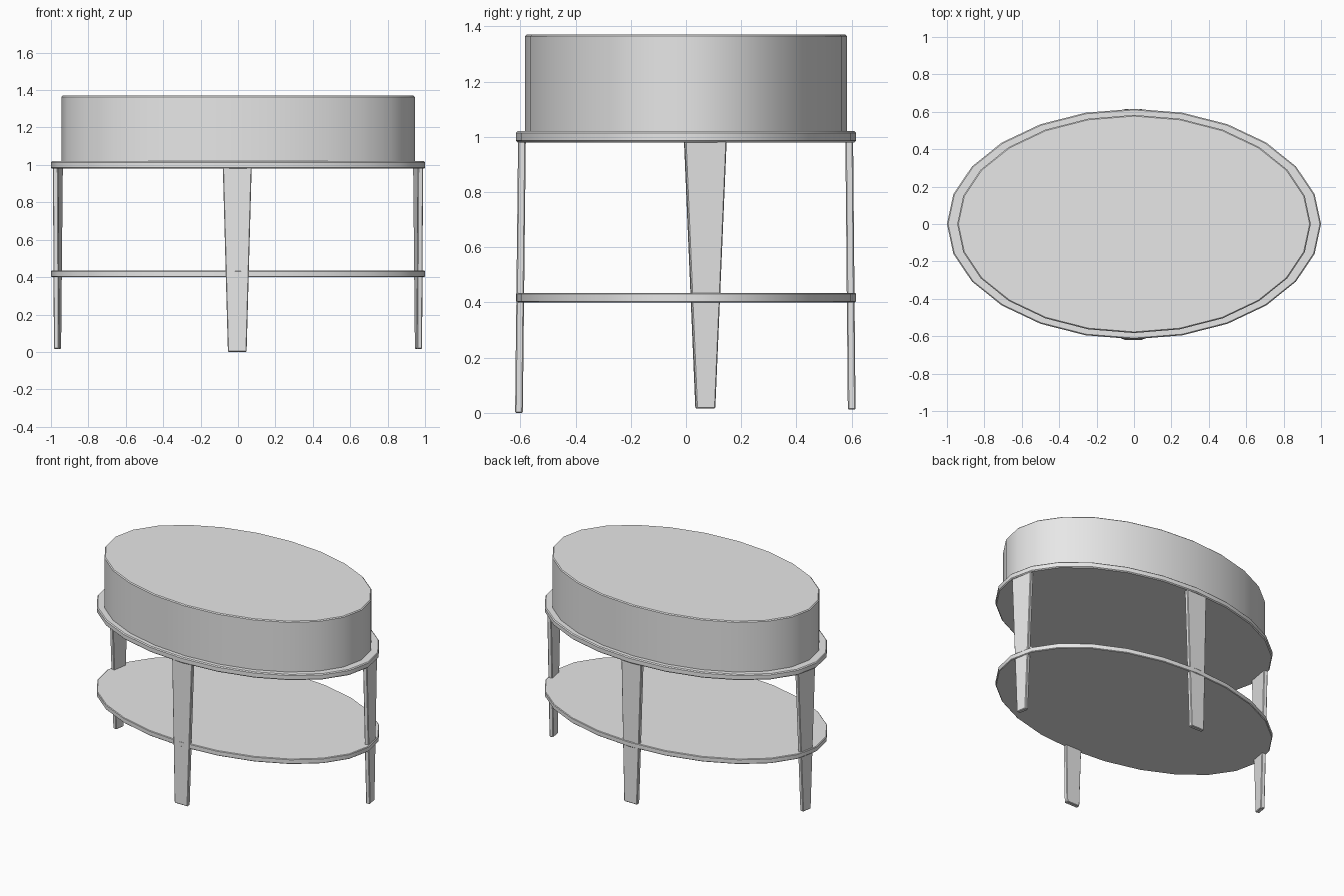
import bpy
import bmesh
from math import cos, sin, pi, radians
from mathutils import Matrix

cube = bpy.data.objects.get("Cube")
if cube:
    bpy.data.objects.remove(cube)

grey = bpy.data.materials.new("light_grey")
grey.use_nodes = True
colour = (0.8, 0.8, 0.8, 1)
grey.diffuse_color = colour
grey.node_tree.nodes["Principled BSDF"].inputs["Base Color"].default_value = colour


def finish(bm, name, bevel):
    """Turn a bmesh into a softly bevelled, smooth-by-angle object."""
    bmesh.ops.recalc_face_normals(bm, faces=bm.faces)
    sharp = [e for e in bm.edges if e.calc_face_angle() > radians(50)]
    bmesh.ops.bevel(bm, geom=sharp, offset=bevel, segments=1, affect='EDGES')
    mesh = bpy.data.meshes.new(name)
    bm.to_mesh(mesh)
    bm.free()
    mesh.materials.append(grey)
    obj = bpy.data.objects.new(name, mesh)
    bpy.context.collection.objects.link(obj)
    bpy.ops.object.select_all(action='DESELECT')
    obj.select_set(True)
    bpy.context.view_layer.objects.active = obj
    bpy.ops.object.shade_smooth_by_angle(angle=radians(30))
    return obj


def oval_slab(name, rx, ry, z0, z1, bevel, sides=24):
    bm = bmesh.new()
    angles = [2 * pi * i / sides for i in range(sides)]
    base = bm.faces.new([bm.verts.new((rx * cos(a), ry * sin(a), z0)) for a in angles])
    top = bmesh.ops.extrude_face_region(bm, geom=[base], use_keep_orig=True)["geom"]
    for v in top:
        if isinstance(v, bmesh.types.BMVert):
            v.co.z = z1
    return finish(bm, name, bevel)


def leg(name, foot, top, foot_width, top_width, yaw, thick=0.028):
    """Tapered flat leg from a foot point to a top point."""
    bm = bmesh.new()
    bmesh.ops.create_cube(bm, size=1)
    turn = Matrix.Rotation(yaw, 3, 'Z')
    for v in bm.verts:
        centre, width = (top, top_width) if v.co.z > 0 else (foot, foot_width)
        offset = turn @ Matrix.Diagonal((width, thick, 0)) @ v.co
        v.co = [c + o for c, o in zip(centre, offset)]
    return finish(bm, name, 0.004)


# Drum body and the two oval shelves
oval_slab("drum_body", 0.945, 0.583, 1.0, 1.37, 0.006)
oval_slab("upper_shelf", 1.0, 0.616, 0.98, 1.02, 0.006)
oval_slab("lower_shelf", 1.0, 0.616, 0.40, 0.435, 0.004)

# Front and back legs
leg("front_leg", (-0.004, -0.605, 0), (-0.004, -0.594, 1.0), 0.1, 0.155, 0)
leg("back_leg", (-0.004, 0.6, 0.012), (-0.004, 0.591, 1.0), 0.1, 0.155, 0)

# Side legs, turned to follow the oval
for side, name in ((1, "left_leg"), (-1, "right_leg")):
    leg(name, (side * 0.965, 0.07, 0.016), (side * 0.963, 0.07, 1.0),
        0.07, 0.155, side * radians(90 + 10))
